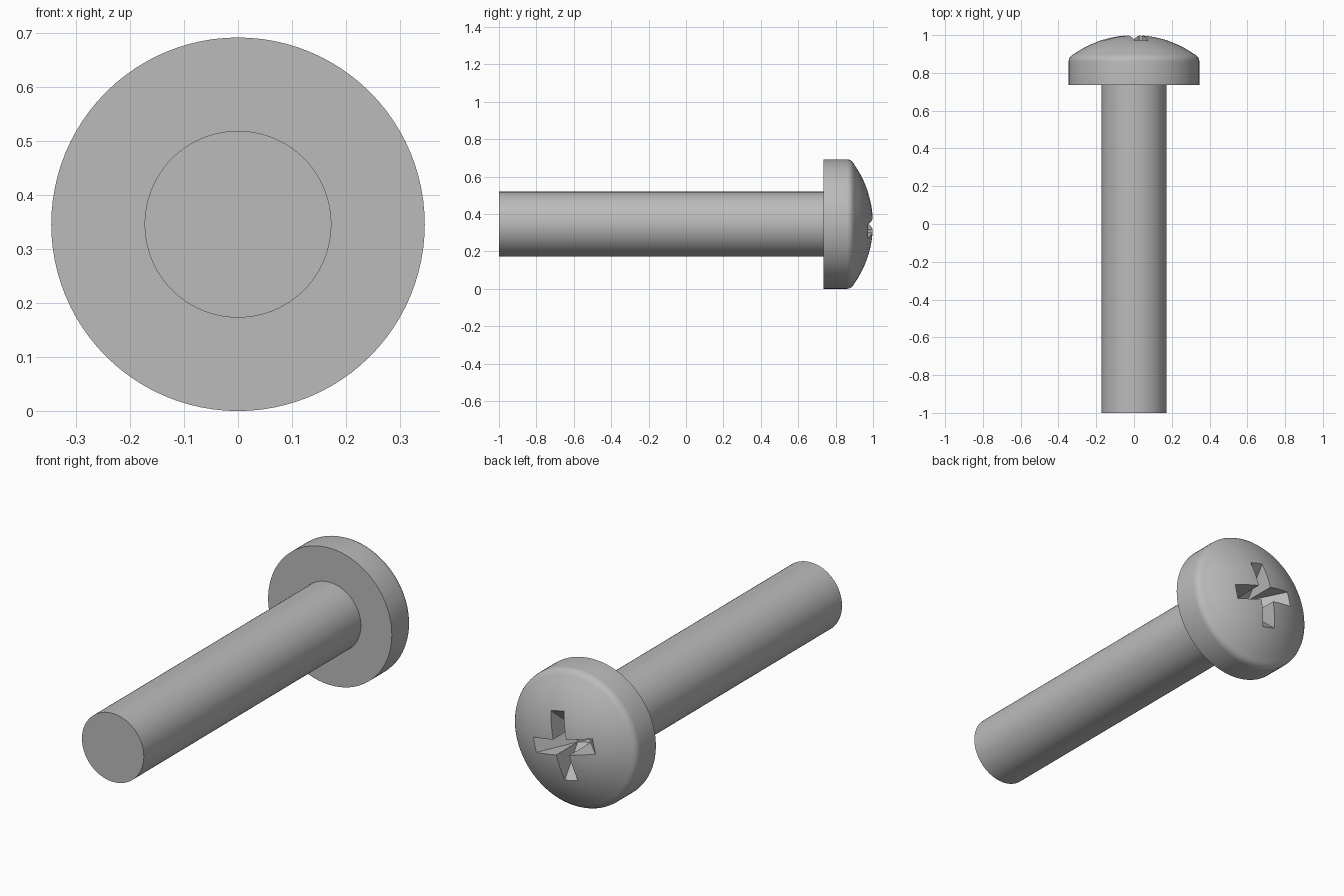
import bpy, bmesh, math
from mathutils import Matrix, Vector

default = bpy.data.objects.get("Cube")
if default:
    bpy.data.objects.remove(default, do_unlink=True)

AXIS_Z = 0.346   # height of the screw axis
HEAD_R = 0.346
SHANK_R = 0.173
SIDES = 96

steel = bpy.data.materials.new("grey steel")
steel.use_nodes = True
colour = (0.5, 0.5, 0.5, 1)
steel.diffuse_color = colour
steel.node_tree.nodes["Principled BSDF"].inputs["Base Color"].default_value = colour


def add_object(name, bm):
    bmesh.ops.recalc_face_normals(bm, faces=bm.faces)
    mesh = bpy.data.meshes.new(name)
    bm.to_mesh(mesh)
    bm.free()
    mesh.materials.append(steel)
    obj = bpy.data.objects.new(name, mesh)
    bpy.context.collection.objects.link(obj)
    return obj


def select_only(obj):
    bpy.ops.object.select_all(action="DESELECT")
    obj.select_set(True)
    bpy.context.view_layer.objects.active = obj


def lathe(name, profile):
    """Turn (radius, y) points around the screw axis."""
    bm = bmesh.new()
    verts = [bm.verts.new((r, y, AXIS_Z)) for r, y in profile]
    edges = [bm.edges.new(pair) for pair in zip(verts, verts[1:])]
    bmesh.ops.spin(bm, geom=verts + edges, cent=(0, 0, AXIS_Z), axis=(0, 1, 0),
                   angle=math.tau, steps=SIDES, use_duplicate=False)
    bmesh.ops.remove_doubles(bm, verts=bm.verts, dist=0.0001)
    return add_object(name, bm)


def slot_cutter(name, angle):
    """Wedge that tapers to an edge deep inside the head."""
    half_width, half_length, top, tip = 0.0375, 0.24, 1.05, 0.785
    bm = bmesh.new()
    outline = [(-half_length, top), (half_length, top), (0, tip)]
    face = bm.faces.new([bm.verts.new((-half_width, y, s)) for s, y in outline])
    side = bmesh.ops.extrude_face_region(bm, geom=[face])["geom"]
    moved = [v for v in side if isinstance(v, bmesh.types.BMVert)]
    bmesh.ops.translate(bm, verts=moved, vec=Vector((2 * half_width, 0, 0)))
    bm.transform(Matrix.Translation((0, 0, AXIS_Z)) @ Matrix.Rotation(angle, 4, "Y"))
    cutter = add_object(name, bm)
    cutter.hide_render = True
    return cutter


# Shank
shank = lathe("shank", [(0, -1), (SHANK_R, -1), (SHANK_R, 0.74), (0, 0.74)])

# Domed head with a rounded shoulder
dome_r = 0.555
profile = [(0, 0.735), (HEAD_R, 0.735), (HEAD_R, 0.86), (0.3445, 0.872),
           (0.339, 0.883), (0.33, 0.893)]
for i in range(12, -1, -1):
    r = 0.318 * i / 12
    profile.append((r, 1 - dome_r + math.sqrt(dome_r ** 2 - r ** 2)))
head = lathe("head", profile)

# Cross recess
for i in range(2):
    cutter = slot_cutter("slot_cutter", math.radians(13.5 + 90 * i))
    cut = head.modifiers.new("slot", "BOOLEAN")
    cut.operation = "DIFFERENCE"
    cut.solver = "EXACT"
    cut.object = cutter
    select_only(head)
    bpy.ops.object.modifier_apply(modifier=cut.name)
    bpy.data.objects.remove(cutter, do_unlink=True)

for part in (shank, head):
    select_only(part)
    bpy.ops.object.shade_smooth_by_angle(angle=math.radians(30))
